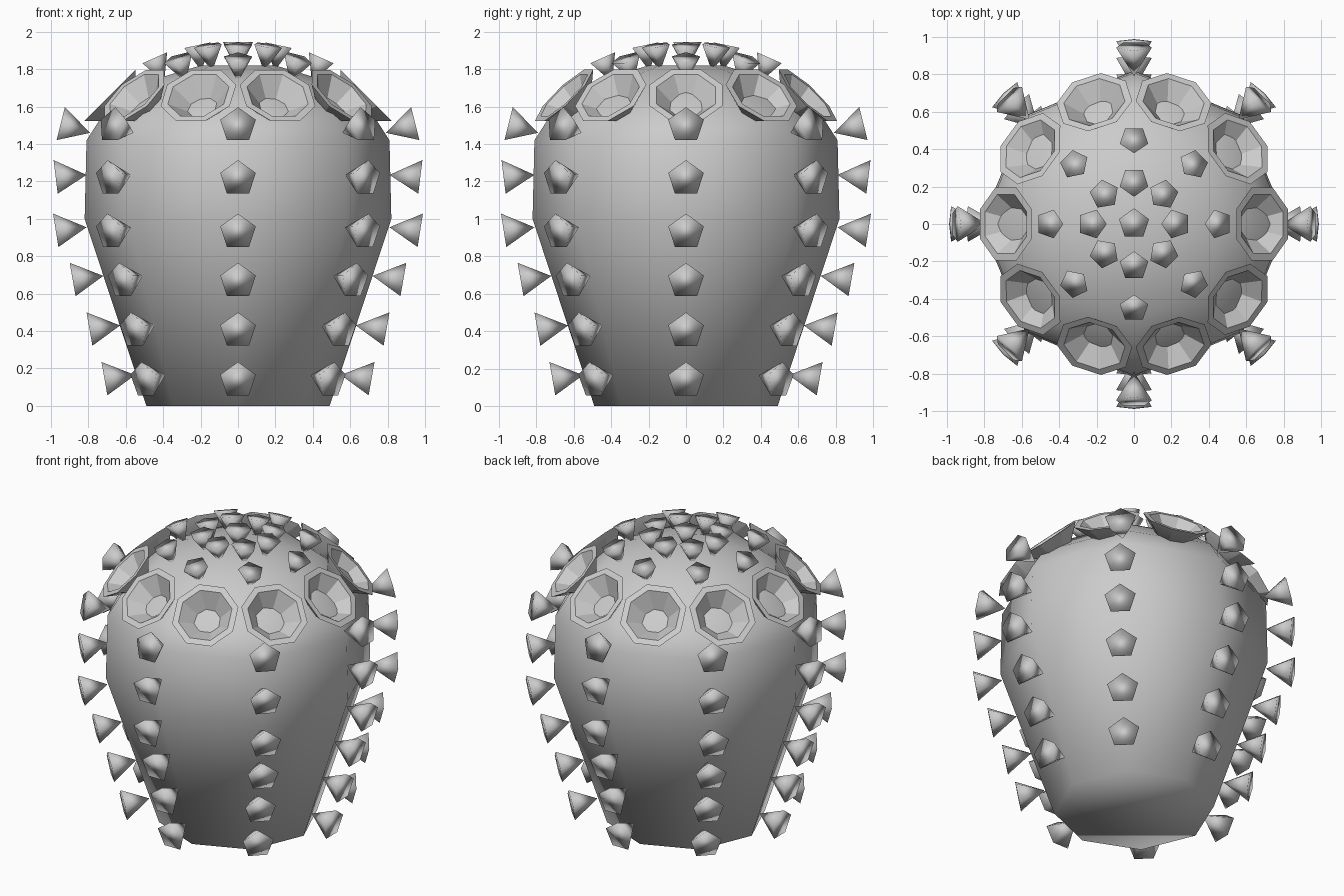
import bpy, bmesh
from math import sin, cos, radians, tau
from mathutils import Vector, Matrix

if "Cube" in bpy.data.objects:
    bpy.data.objects.remove(bpy.data.objects["Cube"])


def lathe(bm, profile, sides, mat=Matrix(), start=0.0):
    """Revolve (radius, height) points; zero radius makes a pole."""
    rings = []
    for r, h in profile:
        if r == 0:
            rings.append([bm.verts.new(mat @ Vector((0, 0, h)))])
        else:
            rings.append([bm.verts.new(mat @ Vector((
                r * cos(start + tau * i / sides),
                r * sin(start + tau * i / sides), h))) for i in range(sides)])
    for a, b in zip(rings, rings[1:]):
        for i in range(sides):
            j = (i + 1) % sides
            if len(a) == 1:
                bm.faces.new((a[0], b[j], b[i]))
            elif len(b) == 1:
                bm.faces.new((a[i], a[j], b[0]))
            else:
                bm.faces.new((a[i], a[j], b[j], b[i]))
    if len(rings[0]) > 1:
        bm.faces.new(rings[0][::-1])
    if len(rings[-1]) > 1:
        bm.faces.new(rings[-1])


def finish(name, bm, angle=None):
    bmesh.ops.recalc_face_normals(bm, faces=bm.faces)
    me = bpy.data.meshes.new(name)
    bm.to_mesh(me)
    bm.free()
    ob = bpy.data.objects.new(name, me)
    bpy.context.collection.objects.link(ob)
    bpy.ops.object.select_all(action='DESELECT')
    ob.select_set(True)
    bpy.context.view_layer.objects.active = ob
    if angle is None:
        bpy.ops.object.shade_smooth()
    else:
        bpy.ops.object.shade_smooth_by_angle(angle=radians(angle))
    return ob


def placed(r, z, azimuth, elevation):
    """Frame at (r, azimuth, z) whose local Z points outward at an elevation."""
    a, e = radians(azimuth), radians(elevation)
    d = Vector((cos(a) * cos(e), sin(a) * cos(e), sin(e)))
    side = Vector((-sin(a), cos(a), 0))
    up = d.cross(side)
    return Matrix.Translation((r * cos(a), r * sin(a), z)) @ \
        Matrix((side, up, d)).transposed().to_4x4()


# body: eight-sided rounded barrel
bm = bmesh.new()
lathe(bm, [(0.49, 0), (0.82, 1.0), (0.81, 1.42), (0.72, 1.56),
           (0.5, 1.73), (0.2, 1.82)], 8)
finish("body", bm)

# side spines: five-sided cones, point inward, in eight columns
bm = bmesh.new()
for r, z, elev in [(0.55, 0.165, -10), (0.63, 0.43, -10), (0.72, 0.695, -10),
                   (0.81, 0.955, -9), (0.81, 1.235, -7), (0.79, 1.46, 14)]:
    for k in range(8):
        lathe(bm, [(0, 0), (0.1, 0.165)], 5, placed(r, z, 45 * k, elev), tau / 4)
finish("side_spines", bm)

# crown spines: one in the middle and two rings of eight
bm = bmesh.new()
lathe(bm, [(0, 1.8), (0.084, 1.945)], 5, start=tau / 4)
for r, z, elev in [(0.195, 1.79, 78), (0.395, 1.73, 66)]:
    for k in range(8):
        lathe(bm, [(0, 0), (0.08, 0.14)], 5, placed(r, z, 45 * k, elev), tau / 4)
finish("crown_spines", bm)

# flowers: ten eight-sided cups tilted outward around the crown
bm = bmesh.new()
for k in range(10):
    lathe(bm, [(0, -0.15), (0.07, -0.13), (0.21, 0), (0.17, 0),
               (0.06, -0.11), (0, -0.115)], 8,
          placed(0.685, 1.66, 36 * k, 45), tau / 16)
finish("flowers", bm, 30)
